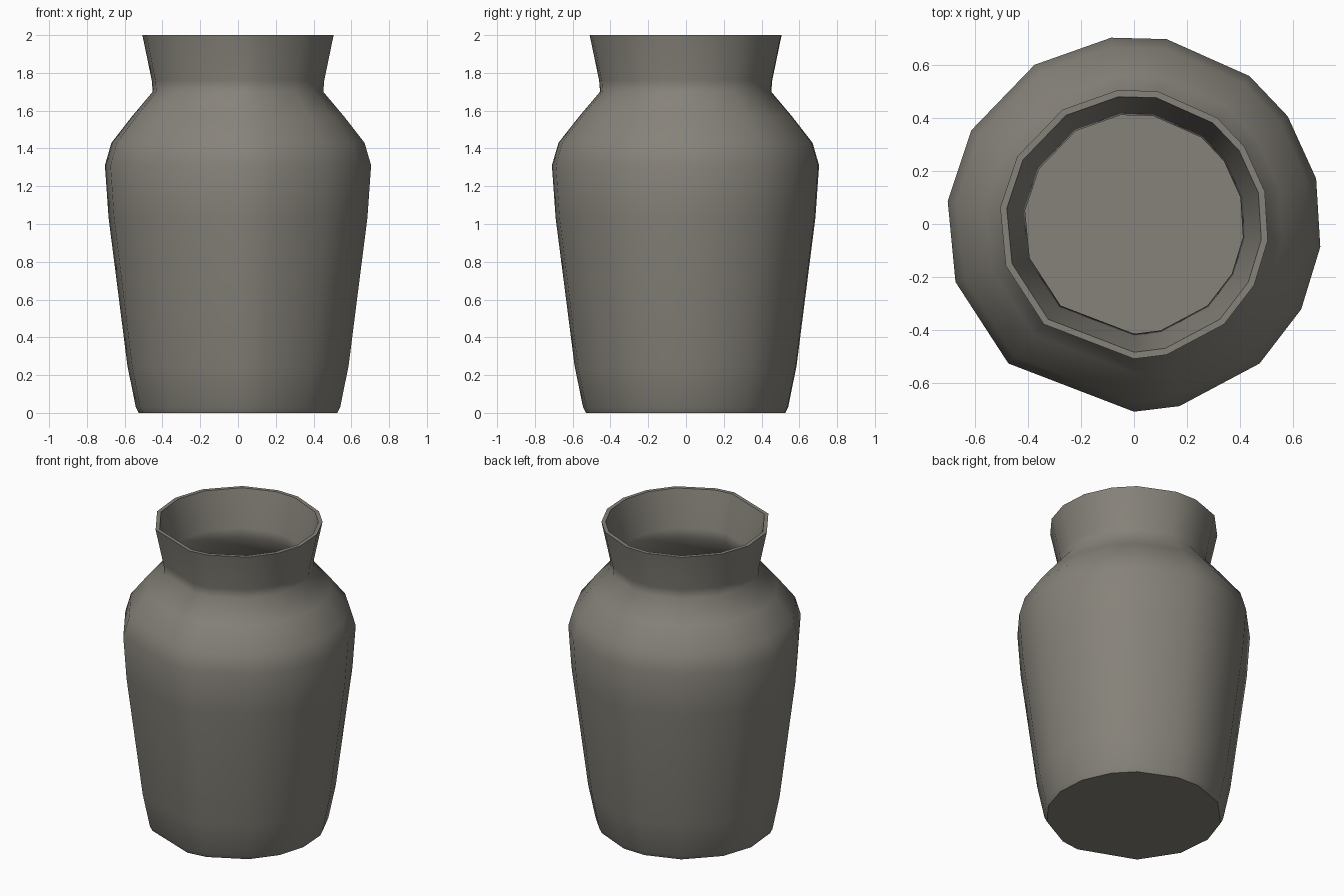
import bpy, bmesh, math

if "Cube" in bpy.data.objects:
    bpy.data.objects.remove(bpy.data.objects["Cube"])

# Uneven facet directions in degrees, shared by every ring
ANGLES = [14, 35, 52, 80, 97, 122, 150, 173, 198, 228, 270, 284, 312, 333, 353]

# (radius, height): outside from foot to rim, then down the inside to the floor
PROFILE = [
    (0.53, 0.0), (0.545, 0.03), (0.59, 0.25), (0.645, 0.68), (0.69, 1.03),
    (0.71, 1.31), (0.675, 1.43), (0.565, 1.57), (0.455, 1.70), (0.46, 1.76),
    (0.51, 2.0), (0.485, 2.0), (0.425, 1.76), (0.415, 1.70), (0.53, 1.55),
    (0.635, 1.42), (0.665, 1.30), (0.60, 0.68), (0.54, 0.25), (0.49, 0.06),
]

clay = bpy.data.materials.new("warm_grey_clay")
clay.diffuse_color = (0.24, 0.225, 0.195, 1)
clay.use_nodes = True
clay.node_tree.nodes["Principled BSDF"].inputs["Base Color"].default_value = clay.diffuse_color

# Vase body: loft the rings, then cap the foot and the inner floor
bm = bmesh.new()
rings = [[bm.verts.new((r * math.cos(math.radians(a)), r * math.sin(math.radians(a)), z))
          for a in ANGLES] for r, z in PROFILE]
n = len(ANGLES)
for low, high in zip(rings, rings[1:]):
    for i in range(n):
        j = (i + 1) % n
        bm.faces.new((low[i], low[j], high[j], high[i]))
bm.faces.new(rings[0][::-1])
bm.faces.new(rings[-1])
bmesh.ops.recalc_face_normals(bm, faces=bm.faces)

mesh = bpy.data.meshes.new("vase")
bm.to_mesh(mesh)
bm.free()
mesh.materials.append(clay)
vase = bpy.data.objects.new("vase", mesh)
bpy.context.collection.objects.link(vase)

# Smooth walls with a crisp rim and foot
bpy.context.view_layer.objects.active = vase
vase.select_set(True)
bpy.ops.object.shade_smooth_by_angle(angle=math.radians(50))
